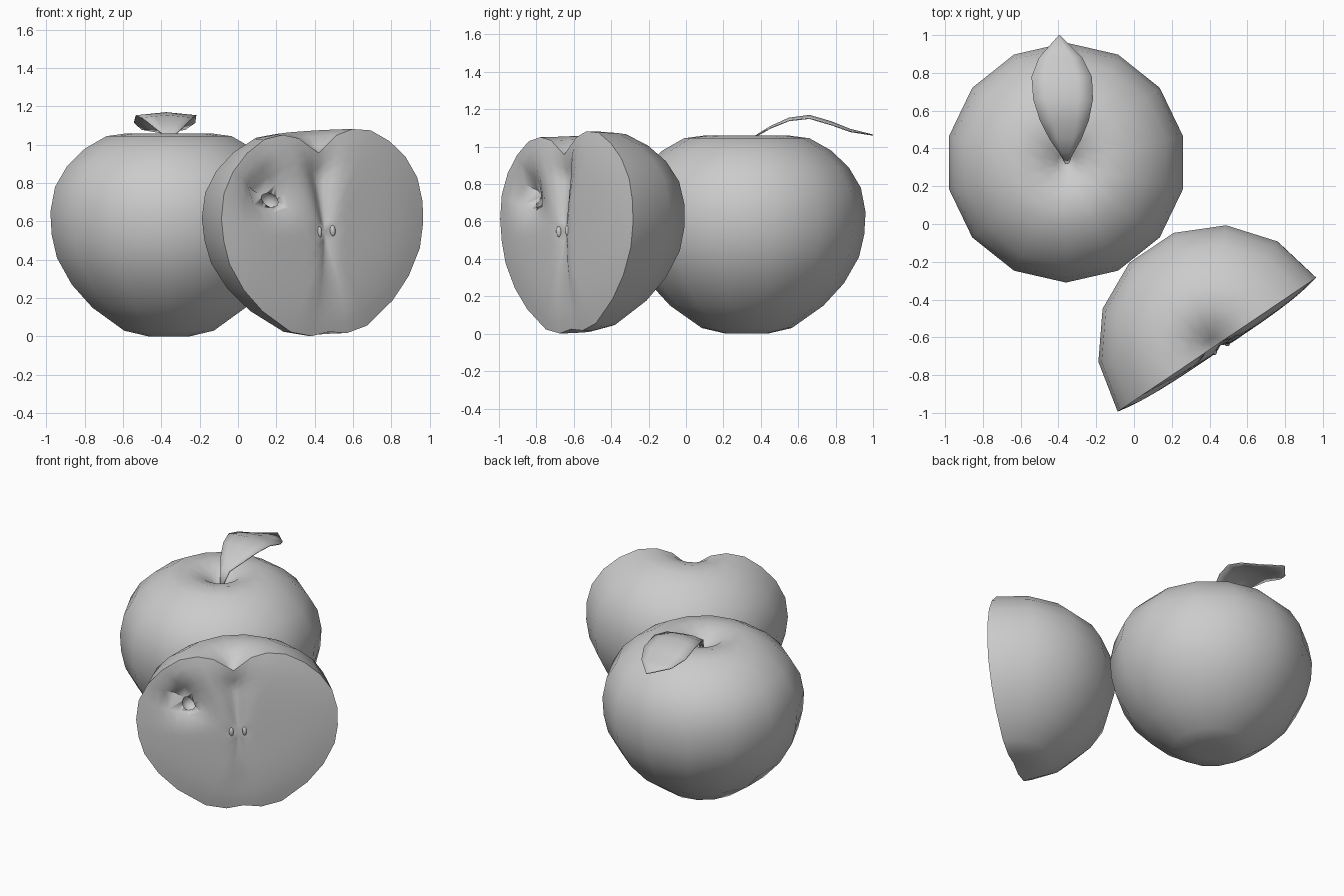
import bpy, bmesh
from math import sin, cos, pi, exp, radians
from mathutils import Matrix, Vector

if "Cube" in bpy.data.objects:
    bpy.data.objects.remove(bpy.data.objects["Cube"])

GREY = (0.6, 0.6, 0.6, 1)
mat = bpy.data.materials.new("plain grey")
mat.use_nodes = True
mat.diffuse_color = GREY
mat.node_tree.nodes["Principled BSDF"].inputs["Base Color"].default_value = GREY

SIDES = 14
CORE_Z = 0.54
# Apple outline from bottom to top as (radius, height)
PROFILE = [(0, 0.015), (.11, 0), (.24, .03), (.41, .15), (.52, .27), (.60, .41),
           (.628, .53), (.635, .65), (.61, .78), (.545, .89), (.45, .98),
           (.335, 1.045), (.22, 1.06), (.12, 1.035), (.05, .985), (0, .95)]


def finish(name, bm, angle=60):
    bmesh.ops.recalc_face_normals(bm, faces=bm.faces)
    mesh = bpy.data.meshes.new(name)
    bm.to_mesh(mesh)
    bm.free()
    mesh.materials.append(mat)
    obj = bpy.data.objects.new(name, mesh)
    bpy.context.collection.objects.link(obj)
    bpy.ops.object.select_all(action='DESELECT')
    obj.select_set(True)
    bpy.context.view_layer.objects.active = obj
    bpy.ops.object.shade_smooth_by_angle(angle=radians(angle))
    return obj


def skin(bm, rows):
    """Bridge neighbouring rows of points with faces."""
    grid = [[bm.verts.new(p) for p in row] for row in rows]
    for a, b in zip(grid, grid[1:]):
        for i in range(len(a) - 1):
            bm.faces.new((a[i], a[i + 1], b[i + 1], b[i]))


def weld(bm):
    bmesh.ops.remove_doubles(bm, verts=bm.verts, dist=0.0005)
    bmesh.ops.dissolve_degenerate(bm, edges=bm.edges, dist=0.0005)


def revolve(bm, start, steps):
    angles = [start + i * 2 * pi / SIDES for i in range(steps + 1)]
    skin(bm, [[(r * cos(a), r * sin(a), z) for a in angles] for r, z in PROFILE])


# Whole apple
bm = bmesh.new()
revolve(bm, -pi / 2, SIDES)
weld(bm)
apple = finish("whole_apple", bm, 80)
apple.location = (-.36, .325, 0)


# Cut face relief: bulging flesh, grooved core line and a bruise
def relief(x, z, t):
    edge = 1 - t ** 4
    bulge = 0.035 * edge
    upper = max(0, min(1, (z - CORE_Z) / 0.3))
    groove = (0.025 + 0.04 * upper) * exp(-(x / (0.03 + 0.04 * upper)) ** 2)
    # Bruise runs along the line from the core to the rim
    dx, dz = x + .37, z - .79
    along, across = dx * -.83 + dz * .56, dx * .56 + dz * .83
    bruise = 0.12 * exp(-(along / .15) ** 2 - (across / .085) ** 2)
    return -bulge + (groove + bruise) * min(1, 3 * (1 - t))


# Half apple, body plus cut face sharing the rim
bm = bmesh.new()
revolve(bm, 0, SIDES // 2)
rim = PROFILE + [(-r, z) for r, z in reversed(PROFILE[:-1])]
RINGS = 10
rows = []
for k in range(RINGS + 1):
    t = 1 - k / RINGS
    row = []
    for r, z in rim:
        x, h = r * t, CORE_Z + (z - CORE_Z) * t
        row.append((x, relief(x, h, t), h))
    rows.append(row)
skin(bm, rows)
weld(bm)
half = finish("half_apple", bm, 60)
place = (Matrix.Translation((.445, -.635, CORE_Z + .008)) @ Matrix.Rotation(radians(34), 4, 'Z')
         @ Matrix.Rotation(radians(-4), 4, 'Y') @ Matrix.Translation((0, 0, -CORE_Z)))


# Round hole bored into the bruise
bm = bmesh.new()
bmesh.ops.create_uvsphere(bm, u_segments=16, v_segments=10, radius=.055,
                          matrix=Matrix.Translation((-.29, .065, .71)))
cutter = finish("hole_cutter", bm)
cutter.hide_render = True
bpy.context.view_layer.objects.active = half
bore = half.modifiers.new("bore", 'BOOLEAN')
bore.operation = 'DIFFERENCE'
bore.solver = 'EXACT'
bore.object = cutter
bpy.ops.object.modifier_apply(modifier="bore")
bpy.data.objects.remove(cutter)
half.matrix_world = place

# Seeds either side of the core line
for side, name in ((-1, "left"), (1, "right")):
    bm = bmesh.new()
    bmesh.ops.create_uvsphere(bm, u_segments=12, v_segments=8, radius=1,
                              matrix=Matrix.Diagonal((.015, .015, .03, 1)))
    seed = finish("seed_" + name, bm)
    seed.matrix_world = place @ Matrix.Translation((side * .042, -.025, CORE_Z))

# Leaf growing from the hollow, as (y, half width, height)
LEAF = [(.32, .008, .96), (.37, .035, 1.06), (.45, .085, 1.11), (.55, .13, 1.155),
        (.66, .158, 1.17), (.78, .16, 1.135), (.88, .115, 1.095), (1, .002, 1.065)]
bm = bmesh.new()
rows = []
for y, w, z in LEAF:
    mid = -.355 - .06 * (y - .32)
    rows.append([(mid + s * w, y, z - .1 * abs(s) * w) for s in (-1, -.5, 0, .5, 1)])
skin(bm, rows)
leaf = finish("leaf", bm)
leaf.modifiers.new("thickness", 'SOLIDIFY').thickness = .006
